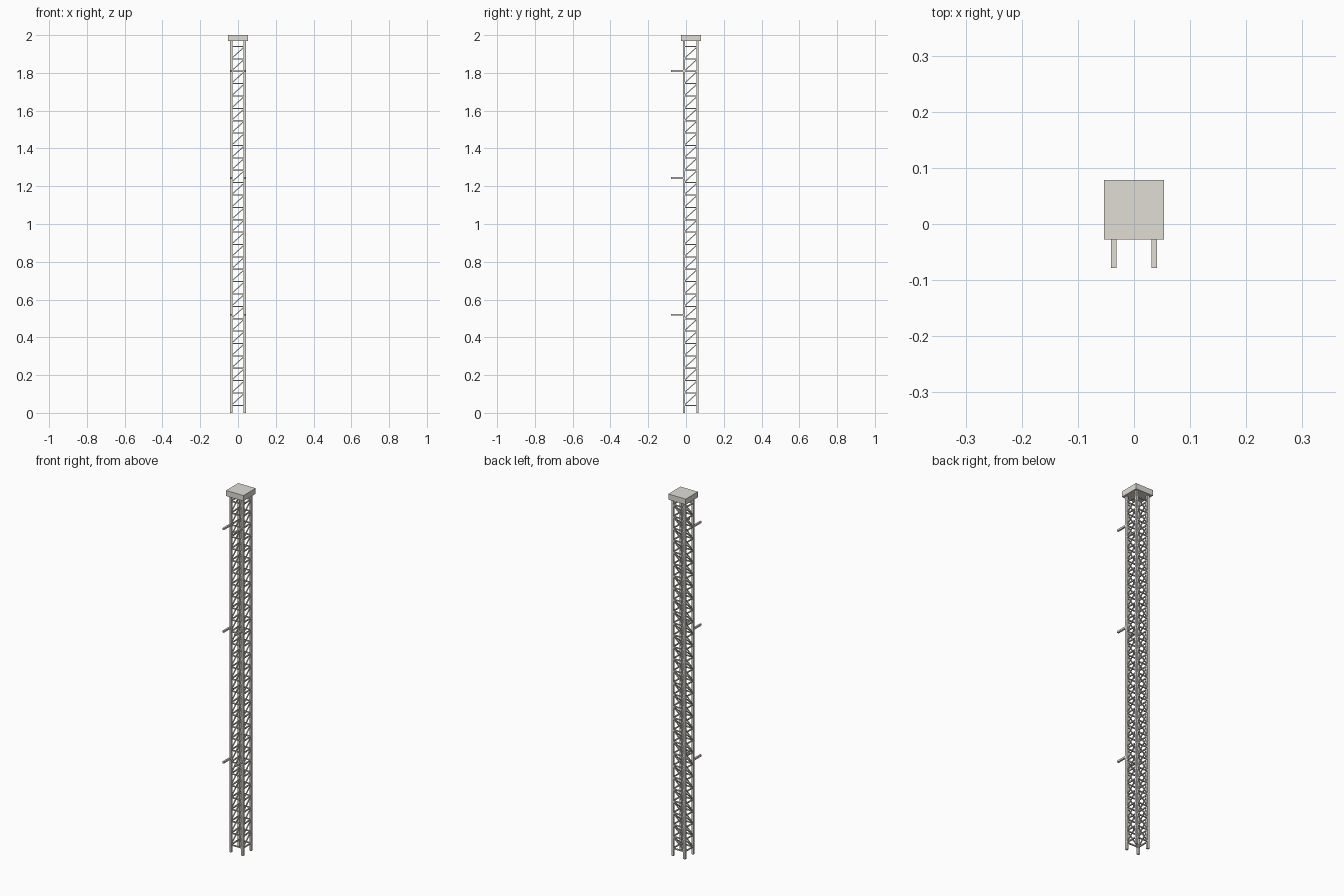
import bpy, bmesh
from mathutils import Vector, Matrix

if "Cube" in bpy.data.objects:
    bpy.data.objects.remove(bpy.data.objects["Cube"])

CY = 0.0255            # mast axis in y
H = 0.036              # half distance between legs
Z0, Z1, BAYS = 0.04, 1.94, 29
STEP = (Z1 - Z0) / BAYS

paint = bpy.data.materials.new("warm_grey_paint")
paint.diffuse_color = (0.75, 0.73, 0.67, 1)
paint.use_nodes = True
paint.node_tree.nodes["Principled BSDF"].inputs["Base Color"].default_value = paint.diffuse_color


def bars(name, segments, width):
    """One object made of straight square bars between point pairs."""
    bm = bmesh.new()
    for a, b in segments:
        a, b = Vector(a), Vector(b)
        d = b - a
        m = (Matrix.Translation((a + b) / 2)
             @ d.to_track_quat('Z', 'Y').to_matrix().to_4x4()
             @ Matrix.Diagonal((width, width, d.length, 1)))
        bmesh.ops.create_cube(bm, size=1, matrix=m)
    me = bpy.data.meshes.new(name)
    bm.to_mesh(me)
    bm.free()
    me.materials.append(paint)
    ob = bpy.data.objects.new(name, me)
    bpy.context.collection.objects.link(ob)


# Four corner legs
corners = [(sx * H, CY + sy * H) for sx, sy in ((-1, -1), (1, -1), (1, 1), (-1, 1))]
bars("corner_legs", [((x, y, 0), (x, y, 1.975)) for x, y in corners], 0.0115)

# Lattice: opposite sides brace in the same direction (low at -x / -y)
sides = [(0, 1), (3, 2), (0, 3), (1, 2)]
rungs, braces = [], []
for i in range(BAYS + 1):
    z = Z0 + i * STEP
    for a, b in sides:
        rungs.append(((*corners[a], z), (*corners[b], z)))
        if i < BAYS:
            braces.append(((*corners[a], z), (*corners[b], z + STEP)))
bars("lattice_rungs", rungs, 0.006)
bars("lattice_braces", braces, 0.005)

# Paired mounting pegs on the front
bars("mounting_pegs", [((s * H, CY - H, z), (s * H, -0.0785, z))
                       for z in (0.52, 1.243, 1.81) for s in (-1, 1)], 0.0096)

# Square cap
bars("top_cap", [((0, CY, 1.969), (0, CY, 2.0))], 0.1065)
